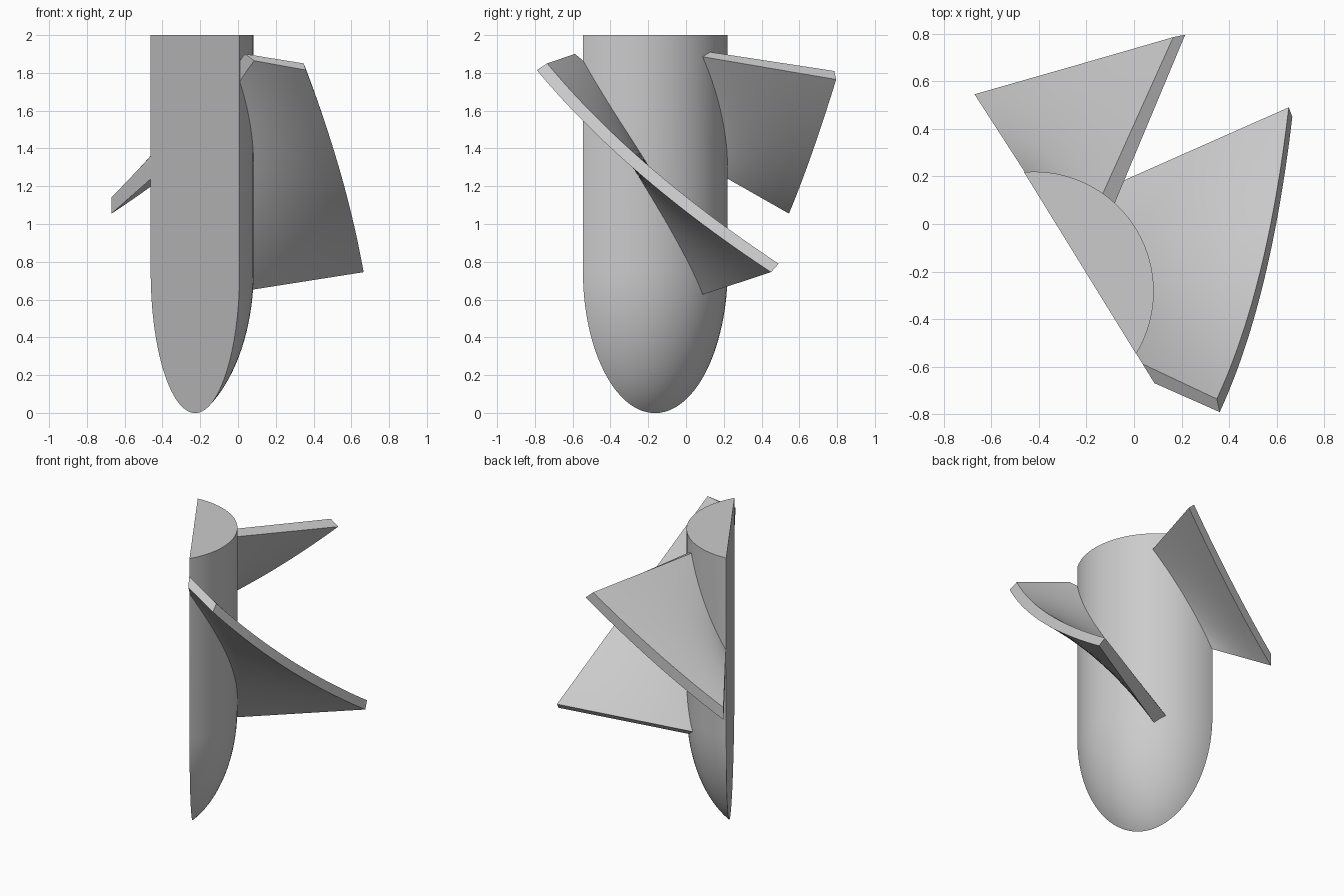
import bpy, bmesh, math
from mathutils import Vector

cube = bpy.data.objects.get("Cube")
if cube:
    bpy.data.objects.remove(cube, do_unlink=True)

grey = bpy.data.materials.new("light grey")
grey.use_nodes = True
grey.diffuse_color = (0.6, 0.6, 0.6, 1)
grey.node_tree.nodes["Principled BSDF"].inputs["Base Color"].default_value = (0.6, 0.6, 0.6, 1)

# Hub axis, radius and the vertical plane that slices the whole model
AXIS = Vector((-0.42, -0.283, 0))
RADIUS = 0.503
CUT_POINT = Vector((-0.226, -0.165, 0))
CUT_NORMAL = Vector((0.851, 0.525, 0)).normalized()


def finish(name, bm):
    bmesh.ops.recalc_face_normals(bm, faces=bm.faces)
    mesh = bpy.data.meshes.new(name)
    bm.to_mesh(mesh)
    bm.free()
    mesh.materials.append(grey)
    obj = bpy.data.objects.new(name, mesh)
    bpy.context.collection.objects.link(obj)
    bpy.ops.object.select_all(action="DESELECT")
    obj.select_set(True)
    bpy.context.view_layer.objects.active = obj
    bpy.ops.object.shade_smooth_by_angle(angle=math.radians(35))


def slice_off(bm, inset=0.0):
    """Remove everything behind the cut plane and close the opening."""
    bmesh.ops.bisect_plane(bm, geom=bm.verts[:] + bm.edges[:] + bm.faces[:], dist=1e-5,
                           plane_co=CUT_POINT + CUT_NORMAL * inset,
                           plane_no=CUT_NORMAL, clear_inner=True)
    open_edges = [e for e in bm.edges if e.is_boundary]
    bmesh.ops.holes_fill(bm, edges=open_edges, sides=0)


def rail(points, u):
    """Point on the quadratic curve through start, middle and end."""
    a, b, c = (Vector(p) for p in points)
    return a * (1 - u) * (1 - 2 * u) + b * 4 * u * (1 - u) + c * u * (2 * u - 1)


def blade(name, top_inner, top_outer, low_inner, low_outer, cut, rows=32, cols=6):
    """Twisted plate ruled between rails, its root pushed into the hub."""
    bm = bmesh.new()
    loops = []
    for i in range(rows + 1):
        u = i / rows
        loop = []
        for inner, outer, order in ((top_inner, top_outer, range(cols + 1)),
                                    (low_inner, low_outer, range(cols, -1, -1))):
            a, b = rail(inner, u), rail(outer, u)
            root = a + (a - b) * 0.3
            loop += [bm.verts.new(root.lerp(b, j / cols)) for j in order]
        loops.append(loop)
    n = len(loops[0])
    for p, q in zip(loops, loops[1:]):
        for j in range(n):
            k = (j + 1) % n
            bm.faces.new((p[j], p[k], q[k], q[j]))
    bm.faces.new(loops[0])
    bm.faces.new(loops[-1])
    if cut:
        slice_off(bm, 0.001)
    finish(name, bm)


# Hub: straight shaft with an elliptical nose, sliced lengthwise
NOSE_TOP, NOSE_LENGTH, STEPS = 0.75, 0.842, 28
bm = bmesh.new()
profile = [Vector((0, 0, 2)), Vector((RADIUS, 0, 2))]
for i in range(STEPS + 1):
    t = math.pi / 2 * i / STEPS
    profile.append(Vector((RADIUS * math.cos(t), 0, NOSE_TOP - NOSE_LENGTH * math.sin(t))))
verts = [bm.verts.new(AXIS + p) for p in profile]
edges = [bm.edges.new(pair) for pair in zip(verts, verts[1:])]
bmesh.ops.spin(bm, geom=verts + edges, cent=AXIS, axis=(0, 0, 1),
               angle=2 * math.pi, steps=96, use_merge=True)
bmesh.ops.remove_doubles(bm, verts=bm.verts, dist=1e-4)
slice_off(bm)
finish("hub", bm)

# Front blade: full length, trimmed by the slice at its upper root
blade("front_blade",
      top_inner=[(0.04, -0.59, 1.90), (0.076, -0.2, 1.31), (-0.05, 0.18, 0.69)],
      top_outer=[(0.348, -0.735, 1.85), (0.53, -0.2, 1.31), (0.65, 0.49, 0.79)],
      low_inner=[(0.055, -0.655, 1.87), (0.09, -0.255, 1.26), (-0.035, 0.115, 0.635)],
      low_outer=[(0.36, -0.79, 1.815), (0.543, -0.25, 1.27), (0.665, 0.45, 0.745)],
      cut=True)

# Back blade: its lower end finishes on the slice
blade("back_blade",
      top_inner=[(-0.13, 0.13, 1.91), (-0.29, 0.203, 1.62), (-0.46, 0.22, 1.36)],
      top_outer=[(0.165, 0.785, 1.81), (-0.25, 0.665, 1.45), (-0.67, 0.545, 1.14)],
      low_inner=[(-0.08, 0.09, 1.885), (-0.265, 0.19, 1.545), (-0.46, 0.22, 1.24)],
      low_outer=[(0.215, 0.795, 1.765), (-0.23, 0.667, 1.375), (-0.67, 0.545, 1.055)],
      cut=False)
